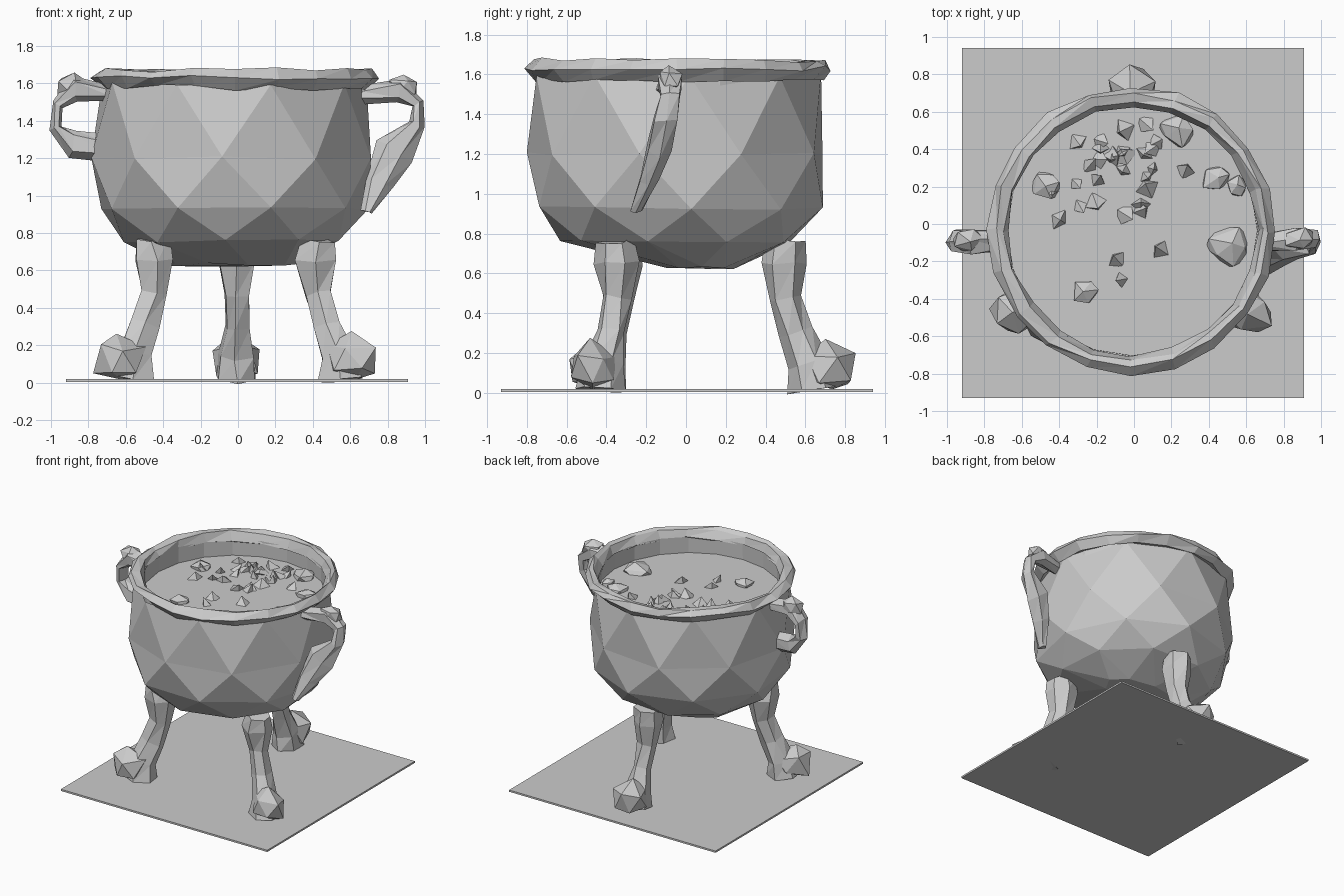
import bpy, bmesh, math, random
from mathutils import Vector, Matrix

if "Cube" in bpy.data.objects:
    bpy.data.objects.remove(bpy.data.objects["Cube"])

random.seed(7)
CX, CY = -0.01, -0.035


def jit(a):
    return Vector([random.uniform(-a, a) for _ in range(3)])


def loft(name, rings, cap_start=True, cap_end=True, loop=False):
    """Skin a list of equal-sized vertex rings with flat triangles."""
    bm = bmesh.new()
    vs = [[bm.verts.new(p) for p in r] for r in rings]
    n = len(vs[0])
    pairs = list(zip(vs, vs[1:])) + ([(vs[-1], vs[0])] if loop else [])
    for a, b in pairs:
        for i in range(n):
            j = (i + 1) % n
            bm.faces.new((a[i], a[j], b[i]))
            bm.faces.new((a[j], b[j], b[i]))
    if cap_start:
        bm.faces.new(vs[0])
    if cap_end:
        bm.faces.new(vs[-1])
    bmesh.ops.recalc_face_normals(bm, faces=bm.faces)
    return finish(name, bm)


def finish(name, bm):
    me = bpy.data.meshes.new(name)
    bm.to_mesh(me)
    bm.free()
    ob = bpy.data.objects.new(name, me)
    bpy.context.collection.objects.link(ob)
    return ob


def lathe(name, profile, n, jitter=0.0, stagger=0.0, start=0.0, cx=CX, cy=CY, **caps):
    """Revolve (radius, z) points; stagger turns each ring by part of a step."""
    rings = []
    for k, (r, z) in enumerate(profile):
        ring = []
        for i in range(n):
            a = 2 * math.pi * (i + k * stagger) / n + start
            ring.append(Vector((cx + r * math.cos(a), cy + r * math.sin(a), z)) + jit(jitter))
        rings.append(ring)
    return loft(name, rings, **caps)


def tube(name, path, n=6, jitter=0.012, mat=Matrix()):
    """Tube along (x, y, z, half size in the xz plane, half size in y)."""
    pts = [Vector(p[:3]) for p in path]
    rings = []
    for k, p in enumerate(path):
        t = (pts[min(k + 1, len(pts) - 1)] - pts[max(k - 1, 0)]).normalized()
        side = t.cross(Vector((0, 1, 0))).normalized()
        ring = []
        for i in range(n):
            a = 2 * math.pi * i / n
            off = side * math.cos(a) * p[3] + Vector((0, 1, 0)) * math.sin(a) * p[4]
            ring.append(mat @ (pts[k] + off + jit(jitter)))
        rings.append(ring)
    return loft(name, rings)


def rock(name, loc, size, jitter, mat=Matrix(), min_z=-1):
    """Small rough faceted lump."""
    bm = bmesh.new()
    bmesh.ops.create_icosphere(bm, subdivisions=1, radius=1)
    for v in bm.verts:
        c = v.co + jit(jitter)
        p = Vector([loc[i] + c[i] * size[i] for i in range(3)])
        p.z = max(p.z, min_z)
        v.co = mat @ p
    return finish(name, bm)


# Ground plate
bm = bmesh.new()
bmesh.ops.create_cube(bm, size=1, matrix=Matrix.Translation((-0.005, 0.005, 0.011))
                      @ Matrix.Diagonal((1.83, 1.87, 0.014, 1)))
finish("base_plate", bm)

# Coarse faceted pot body, its lowest facet set back and narrow
body = lathe("pot_body", [(0.34, 0.63), (0.59, 0.755), (0.73, 0.93), (0.765, 1.2), (0.725, 1.6)],
             9, 0.01, 0.5, start=0.1, cx=-0.025, cy=-0.045, cap_end=False)
for v in body.data.vertices:
    if v.co.z < 0.68:
        v.co.y = 0.09 + 0.5 * v.co.y

# Rough rim, inside wall and liquid
lathe("rim", [(0.668, 1.6), (0.69, 1.665), (0.735, 1.672), (0.768, 1.63), (0.715, 1.575)],
      20, 0.014, loop=True, cap_start=False, cap_end=False)
lathe("inner_wall", [(0.668, 1.61), (0.67, 1.47)], 20, cap_start=False, cap_end=False)
lathe("liquid", [(0.675, 1.483)], 20, cap_end=False)

# Ingredients floating in the liquid: lumps and sharp scraps
for x, y, s in [(0.51, -0.12, 0.12), (0.44, 0.25, 0.08), (0.55, 0.2, 0.06),
                (-0.26, -0.36, 0.07), (-0.47, 0.21, 0.08), (0.23, 0.5, 0.1)]:
    rock("lump", (x, y, 1.48), (s, s, 0.06), 0.2)

scraps = [(random.gauss(-0.1, 0.17), random.gauss(0.3, 0.11)) for _ in range(24)]
scraps += [(0.05, 0.08), (0.13, -0.13), (-0.1, -0.18), (-0.08, -0.3), (0.07, 0.25),
           (0.28, 0.3), (-0.28, 0.08), (-0.2, 0.1), (0.08, 0.52), (0.3, 0.54)]
for x, y in scraps:
    if math.hypot(x - CX, y - CY) > 0.58:
        continue
    bm = bmesh.new()
    bmesh.ops.create_cone(bm, cap_ends=True, segments=4, radius1=random.uniform(0.05, 0.09),
                          radius2=0, depth=random.uniform(0.1, 0.14))
    m = (Matrix.Translation((x, y, 1.5)) @ Matrix.Rotation(random.uniform(0, 6.28), 4, 'Z')
         @ Matrix.Rotation(random.uniform(0.1, 0.8), 4, 'X') @ Matrix.Diagonal((1, 0.7, 0.7, 1)))
    bmesh.ops.transform(bm, matrix=m, verts=bm.verts)
    finish("scrap", bm)

# Handles: a small loop on the left, a loop with a long web on the right
tube("left_handle", [(-0.69, -0.09, 1.55, 0.05, 0.05), (-0.87, -0.09, 1.565, 0.075, 0.075),
                     (-0.965, -0.09, 1.48, 0.033, 0.06), (-0.965, -0.09, 1.36, 0.035, 0.05),
                     (-0.88, -0.09, 1.28, 0.075, 0.06), (-0.71, -0.1, 1.26, 0.075, 0.05)])
tube("right_handle", [(0.66, -0.1, 1.54, 0.05, 0.05), (0.86, -0.08, 1.56, 0.065, 0.07),
                      (0.96, -0.08, 1.49, 0.035, 0.06), (0.955, -0.1, 1.38, 0.045, 0.06),
                      (0.835, -0.13, 1.24, 0.105, 0.075), (0.755, -0.18, 1.08, 0.075, 0.06),
                      (0.69, -0.25, 0.91, 0.03, 0.03)], jitter=0.008)
rock("left_handle_knob", (-0.885, -0.085, 1.585), (0.09, 0.07, 0.08), 0.15)
rock("right_handle_knob", (0.885, -0.08, 1.58), (0.09, 0.065, 0.07), 0.15)

# Three legs ending in rough claw feet
for name, ang in (("back_leg", 90), ("front_left_leg", 214), ("front_right_leg", 325)):
    mat = Matrix.Translation((-0.008, -0.04, 0)) @ Matrix.Rotation(math.radians(ang), 4, 'Z')
    tube(name, [(0.54, 0, 0.77, 0.11, 0.09), (0.525, 0, 0.65, 0.115, 0.11),
                (0.535, 0, 0.47, 0.08, 0.075), (0.59, 0, 0.3, 0.08, 0.07),
                (0.66, 0, 0.15, 0.1, 0.1), (0.68, 0, 0.02, 0.13, 0.12)], mat=mat)
    rock(name + "_claw", (0.755, 0, 0.125), (0.14, 0.135, 0.14), 0.14, mat, 0.016)
